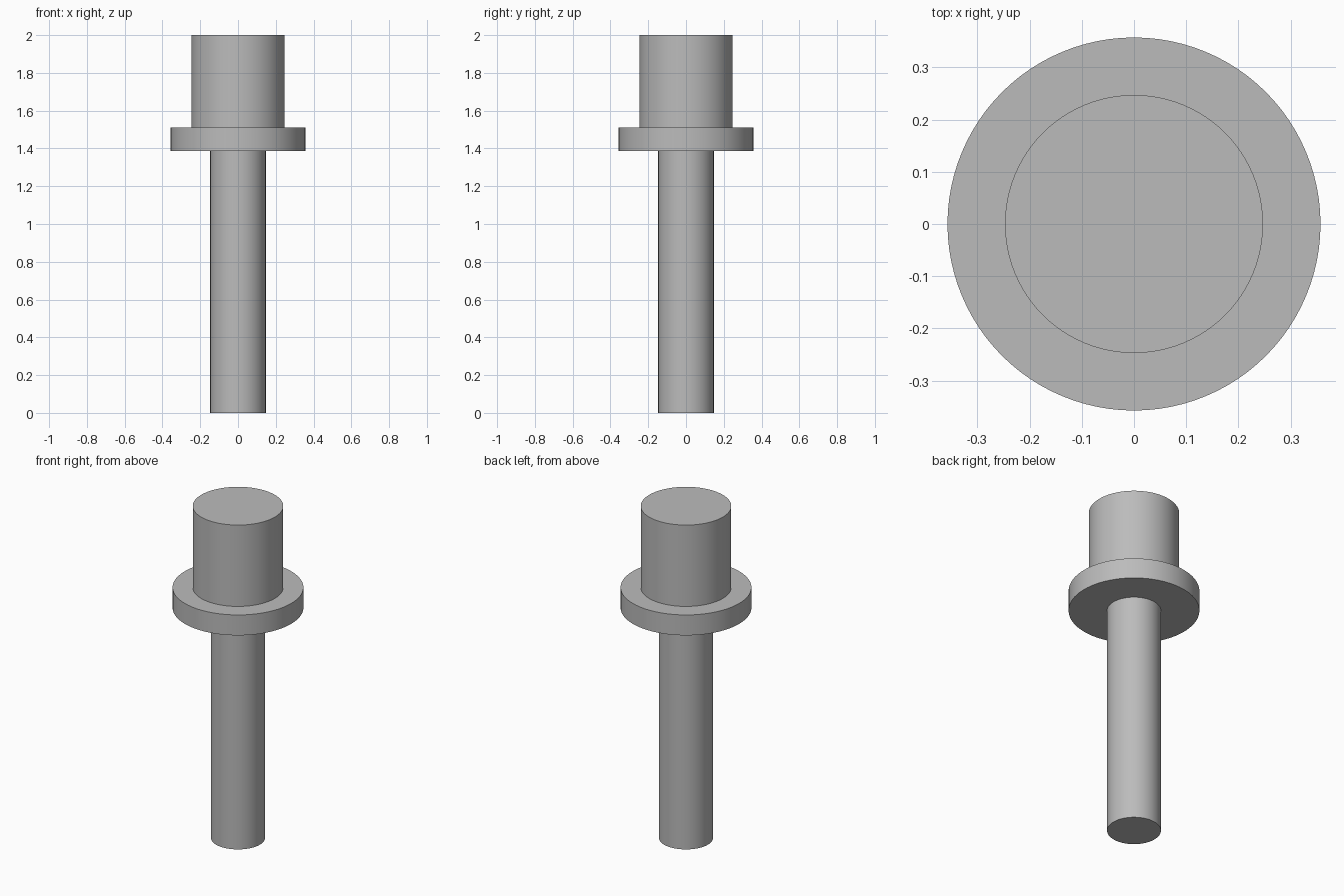
import bpy, bmesh, math
from mathutils import Vector

cube = bpy.data.objects.get("Cube")
if cube:
    bpy.data.objects.remove(cube, do_unlink=True)

# Plain grey metal
grey = bpy.data.materials.new("grey_metal")
grey.use_nodes = True
color = (0.5, 0.5, 0.5, 1.0)
grey.diffuse_color = color
grey.node_tree.nodes["Principled BSDF"].inputs["Base Color"].default_value = color

SHANK_R, FLANGE_R, HEAD_R = 0.147, 0.357, 0.247
FLANGE_BOTTOM, FLANGE_TOP, TOP = 1.387, 1.51, 2.0
SEGMENTS = 96


def turned_part(name, profile):
    """Revolve a radius/height profile around z into a closed solid."""
    bm = bmesh.new()
    rings = []
    for radius, z in profile:
        ring = []
        for i in range(SEGMENTS):
            a = math.tau * i / SEGMENTS
            ring.append(bm.verts.new(Vector((radius * math.cos(a), radius * math.sin(a), z))))
        rings.append(ring)
    for low, high in zip(rings, rings[1:]):
        for i in range(SEGMENTS):
            j = (i + 1) % SEGMENTS
            bm.faces.new((low[i], low[j], high[j], high[i]))
    # End caps
    bm.faces.new(rings[0][::-1])
    bm.faces.new(rings[-1])
    bmesh.ops.recalc_face_normals(bm, faces=bm.faces)
    mesh = bpy.data.meshes.new(name)
    bm.to_mesh(mesh)
    bm.free()
    mesh.materials.append(grey)
    obj = bpy.data.objects.new(name, mesh)
    bpy.context.collection.objects.link(obj)
    return obj


# Shank, flange and head turned as one solid
pin = turned_part("flanged_pin", [
    (SHANK_R, 0), (SHANK_R, FLANGE_BOTTOM),
    (FLANGE_R, FLANGE_BOTTOM), (FLANGE_R, FLANGE_TOP),
    (HEAD_R, FLANGE_TOP), (HEAD_R, TOP),
])

# Smooth walls, crisp rims
bpy.ops.object.select_all(action='DESELECT')
pin.select_set(True)
bpy.context.view_layer.objects.active = pin
bpy.ops.object.shade_smooth_by_angle(angle=math.radians(30))
